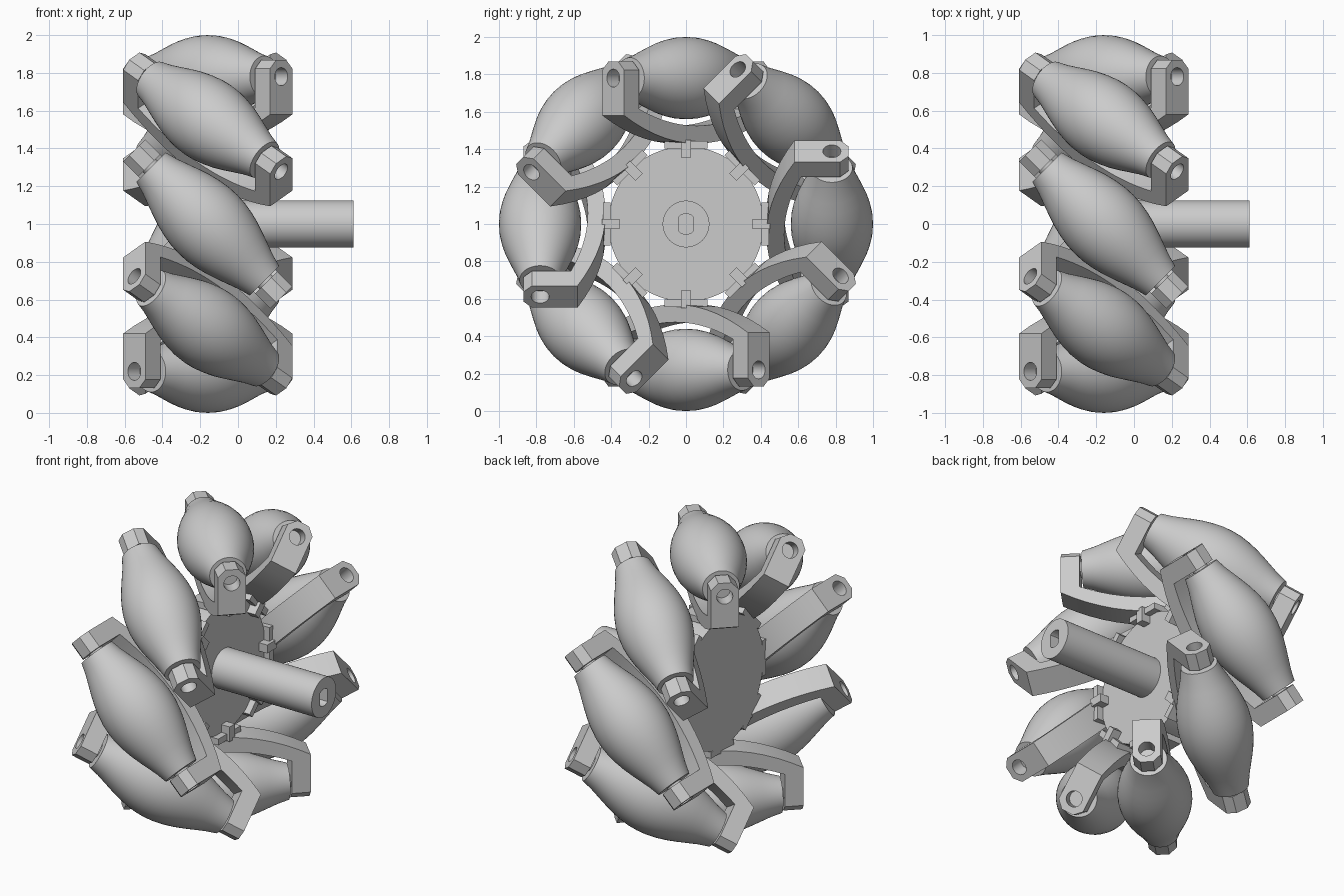
import bpy, bmesh
from math import pi, cos, sin, radians
from mathutils import Matrix

if "Cube" in bpy.data.objects:
    bpy.data.objects.remove(bpy.data.objects["Cube"])

WX = -0.16      # x of the roller ring centre
RAD = 0.78      # distance of roller axles from wheel axis


def finish(name, bm, smooth=False):
    bmesh.ops.recalc_face_normals(bm, faces=bm.faces)
    me = bpy.data.meshes.new(name)
    bm.to_mesh(me)
    bm.free()
    ob = bpy.data.objects.new(name, me)
    bpy.context.collection.objects.link(ob)
    if smooth:
        activate(ob)
        bpy.ops.object.shade_smooth_by_angle(angle=radians(35))
    return ob


def activate(ob):
    bpy.ops.object.select_all(action='DESELECT')
    ob.select_set(True)
    bpy.context.view_layer.objects.active = ob


def lathe(name, profile, segs=48, z=0.0):
    """Revolve (x, radius) points about the X axis at height z, capped."""
    bm = bmesh.new()
    rings = [[bm.verts.new((x, r * cos(2 * pi * i / segs), z + r * sin(2 * pi * i / segs)))
              for i in range(segs)] for x, r in profile]
    for a, b in zip(rings, rings[1:]):
        for i in range(segs):
            j = (i + 1) % segs
            bm.faces.new((a[i], a[j], b[j], b[i]))
    bm.faces.new(rings[0])
    bm.faces.new(rings[-1])
    return finish(name, bm, True)


def prism(points, vec):
    bm = bmesh.new()
    f = bm.faces.new([bm.verts.new(p) for p in points])
    ext = bmesh.ops.extrude_face_region(bm, geom=[f])
    bmesh.ops.translate(bm, vec=vec, verts=[v for v in ext['geom'] if isinstance(v, bmesh.types.BMVert)])
    return bm


def cut(ob, cutter):
    m = ob.modifiers.new('cut', 'BOOLEAN')
    m.operation, m.solver, m.object = 'DIFFERENCE', 'EXACT', cutter
    activate(ob)
    bpy.ops.object.modifier_apply(modifier=m.name)
    bpy.data.objects.remove(cutter)


def box(name, x0, x1, y, z0, z1):
    return finish(name, prism([(x0, -y, z0), (x1, -y, z0), (x1, y, z0), (x0, y, z0)], (0, 0, z1 - z0)))


# barrel roller, local X is its axle
half = [(0, .22), (.06, .217), (.12, .207), (.18, .192), (.24, .172),
        (.30, .150), (.36, .128), (.425, .110)]
roller = lathe('roller', [(-t, r) for t, r in half[:0:-1]] + half)
roller.data.transform(Matrix.Translation((0, 0, RAD)))
pin = lathe('axle_pin', [(-.46, .049), (.46, .049)], 24, RAD)

# U-shaped fork: curved base, two upright legs with chamfered tops
N, W, T, TI, TOP = 14, .083, .55, .438, .868
steps = [-1 + 2 * i / N for i in range(N + 1)]
outer = [(T * s, -W, .43 + .15 * s * s) for s in steps]
inner = [(TI * s, -W, .525 + .09 * s * s) for s in reversed(steps)]
bm = prism(outer + [(T, -W, TOP), (TI, -W, TOP)] + inner + [(-TI, -W, TOP), (-T, -W, TOP)], (0, 2 * W, 0))
tops = [e for e in bm.edges if all(abs(v.co.z - TOP) < 1e-4 for v in e.verts)
        and abs(e.verts[0].co.y - e.verts[1].co.y) < 1e-4]
bmesh.ops.bevel(bm, geom=tops, offset=.045, segments=1, affect='EDGES')
fork = finish('roller_fork', bm)
cut(fork, lathe('hole_cutter', [(-.8, .048), (.8, .048)], 24, RAD))
activate(fork)
bpy.ops.object.shade_smooth_by_angle(angle=radians(30))

# mounting foot and key that lock a fork to the hub
foot = box('fork_foot', -.10, .10, .115, .405, .445)
key = box('hub_key', -.10, .12, .027, .355, .45)

# repeat the fork set eight times round the wheel
centre = Matrix.Translation((0, 0, 1))
skew = Matrix.Rotation(-pi / 4, 4, 'Z')
for k in range(8):
    base = centre @ Matrix.Rotation(k * pi / 4, 4, 'X') @ Matrix.Translation((WX, 0, 0))
    for src, tilt in ((roller, skew), (pin, skew), (fork, skew), (foot, Matrix()), (key, Matrix())):
        ob = src
        if k:
            ob = bpy.data.objects.new(f'{src.name}_{k + 1}', src.data)
            bpy.context.collection.objects.link(ob)
        ob.matrix_world = base @ tilt

# hub disc and drive shaft
lathe('hub_disc', [(WX - .10, .415), (WX + .06, .415)], 64, 1)
shaft = lathe('drive_shaft', [(WX - .05, .125), (.612, .125)], 48, 1)

# double-D socket in the shaft end
arc = [radians(48 + 84 * i / 8) for i in range(9)]
ring = [(.3, .055 * cos(a), 1 + .055 * sin(a)) for a in arc + [a + pi for a in arc]]
cut(shaft, finish('socket_cutter', prism(ring, (.5, 0, 0))))
activate(shaft)
bpy.ops.object.shade_smooth_by_angle(angle=radians(30))
